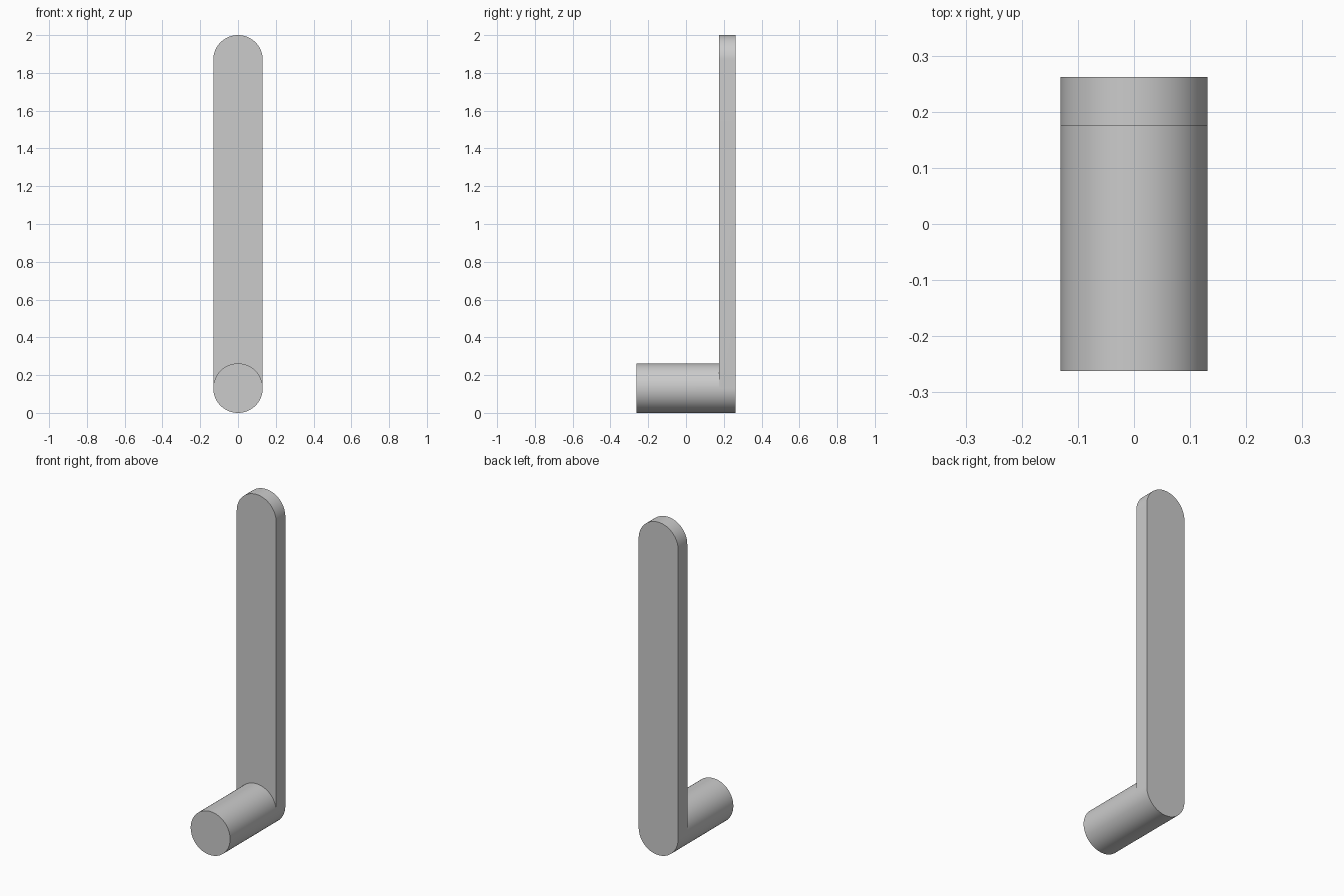
import bpy, bmesh, math

cube = bpy.data.objects.get("Cube")
if cube:
    bpy.data.objects.remove(cube, do_unlink=True)

R = 0.131                                   # radius of grip and arm ends
FRONT, JOINT, BACK = -0.262, 0.175, 0.262   # depths along y
LOW, HIGH = R, 2.0 - R                      # centres of the rounded ends
N = 32                                      # segments per half circle

grey = bpy.data.materials.new("grey")
grey.use_nodes = True
colour = (0.6, 0.6, 0.6, 1)
grey.diffuse_color = colour
grey.node_tree.nodes["Principled BSDF"].inputs["Base Color"].default_value = colour

bm = bmesh.new()


def half_circle(y, z, start):
    """Half circle of vertices, counter-clockwise from the start angle."""
    angles = [start + math.pi * i / N for i in range(N + 1)]
    return [bm.verts.new((R * math.cos(a), y, z + R * math.sin(a))) for a in angles]


def bridge(a, b):
    """Closed wall between two loops."""
    for i in range(len(a)):
        j = (i + 1) % len(a)
        bm.faces.new((a[i], a[j], b[j], b[i]))


# Flat arm: rounded at both ends
top_front = half_circle(JOINT, HIGH, 0)
bottom_front = half_circle(JOINT, LOW, math.pi)
arm_front = top_front + bottom_front
arm_back = half_circle(BACK, HIGH, 0) + half_circle(BACK, LOW, math.pi)
bridge(arm_front, arm_back)
bm.faces.new(arm_back)

# Round grip: grows out of the arm's lower end, flush with its rounding
seam = half_circle(JOINT, LOW, 0)[1:-1]
for v in (seam_end for seam_end in list(bm.verts) if not seam_end.link_faces):
    if v not in seam:
        bm.verts.remove(v)
grip_joint = [bottom_front[-1]] + seam + bottom_front[:-1]
grip_front = half_circle(FRONT, LOW, 0)[:-1] + half_circle(FRONT, LOW, math.pi)[:-1]
for v in [v for v in bm.verts if not v.link_faces and v not in seam and v not in grip_front]:
    bm.verts.remove(v)
bridge(grip_joint, grip_front)
bm.faces.new(grip_front)

# Arm face above the grip
bm.faces.new(top_front + [bottom_front[0]] + seam[::-1] + [bottom_front[-1]])

bmesh.ops.recalc_face_normals(bm, faces=bm.faces[:])
mesh = bpy.data.meshes.new("crank_handle")
bm.to_mesh(mesh)
bm.free()
mesh.materials.append(grey)
handle = bpy.data.objects.new("crank_handle", mesh)
bpy.context.collection.objects.link(handle)

bpy.ops.object.select_all(action="DESELECT")
handle.select_set(True)
bpy.context.view_layer.objects.active = handle
bpy.ops.object.shade_smooth_by_angle(angle=math.radians(30))
